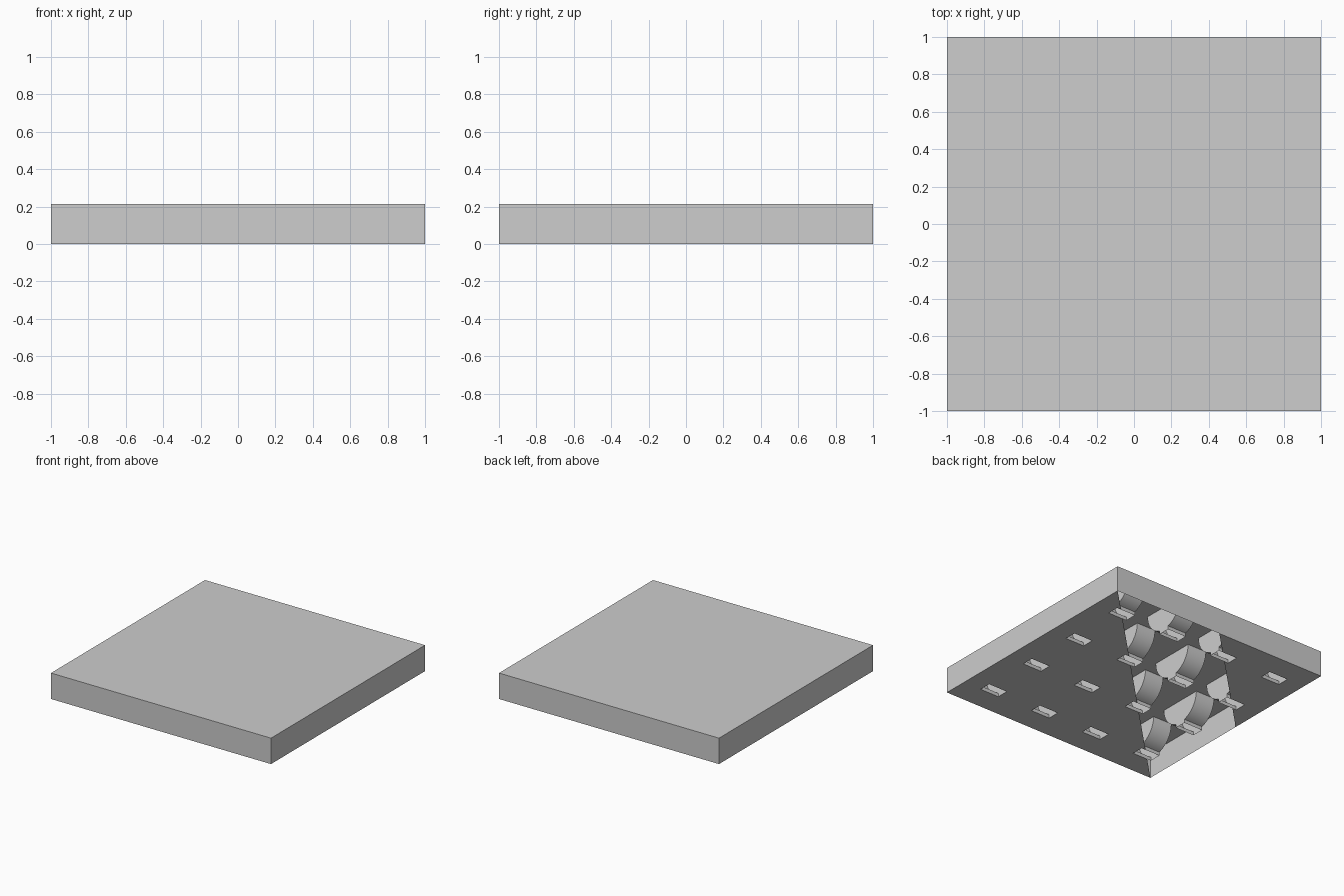
import bpy, bmesh, math

cube = bpy.data.objects.get("Cube")
if cube:
    bpy.data.objects.remove(cube, do_unlink=True)

HEIGHT = 0.213
SLOT_X, SLOT_Y = 0.087, 0.05     # half sizes of a slot opening
DISC_R = 0.19                    # round pocket above each opening
CENTRES = [-0.75, -0.25, 0.25, 0.75]

grey = bpy.data.materials.new("plain_grey")
grey.use_nodes = True
grey.diffuse_color = (0.61, 0.61, 0.61, 1)
grey.node_tree.nodes["Principled BSDF"].inputs["Base Color"].default_value = (0.61, 0.61, 0.61, 1)


def add_object(name, bm):
    mesh = bpy.data.meshes.new(name)
    bm.to_mesh(mesh)
    bm.free()
    mesh.materials.append(grey)
    obj = bpy.data.objects.new(name, mesh)
    bpy.context.collection.objects.link(obj)
    return obj


def cut(bm, point, normal):
    bmesh.ops.bisect_plane(bm, geom=bm.verts[:] + bm.edges[:] + bm.faces[:],
                           plane_co=point, plane_no=normal, dist=1e-5)


# Tile top and side walls
bm = bmesh.new()
bmesh.ops.create_cube(bm, size=2)
for v in bm.verts:
    v.co.z = HEIGHT if v.co.z > 0 else 0
bm.normal_update()
bmesh.ops.delete(bm, geom=[f for f in bm.faces if f.normal.z < -0.5], context='FACES')
add_object("tile_shell", bm)

# Underside plate with slot openings and an open diagonal band
bm = bmesh.new()
corners = [(-1, -1), (-1, 1), (1, 1), (1, -1)]
bm.faces.new([bm.verts.new((x, y, 0)) for x, y in corners])
for c in CENTRES:
    for s in (-1, 1):
        cut(bm, (c + s * SLOT_X, 0, 0), (1, 0, 0))
        cut(bm, (0, c + s * SLOT_Y, 0), (0, 1, 0))
for offset in (0, 1):
    cut(bm, (0, offset, 0), (-1, 1, 0))


def is_open(face):
    p = face.calc_center_median()
    in_x = any(abs(p.x - c) < SLOT_X for c in CENTRES)
    in_y = any(abs(p.y - c) < SLOT_Y for c in CENTRES)
    return (in_x and in_y) or 0 < p.y - p.x < 1


bmesh.ops.delete(bm, geom=[f for f in bm.faces if is_open(f)], context='FACES')
add_object("underside", bm)

# Pocket outline in y and z: narrow neck opening into a half disc
start = math.asin(SLOT_Y / DISC_R)
arc = [start + (math.pi / 2 - start) * i / 14 for i in range(15)]
half = [(SLOT_Y, 0)] + [(DISC_R * math.sin(a), HEIGHT - DISC_R * math.cos(a)) for a in arc]
outline = half + [(-y, z) for y, z in reversed(half)]

# One pocket behind every opening
bm = bmesh.new()
for cx in CENTRES:
    for cy in CENTRES:
        left, right = [[bm.verts.new((cx + s * SLOT_X, cy + y, z)) for y, z in outline]
                       for s in (1, -1)]
        bm.faces.new(left)
        bm.faces.new(right[::-1])
        for i in range(len(outline) - 1):
            bm.faces.new((left[i], right[i], right[i + 1], left[i + 1]))
pockets = add_object("slot_pockets", bm)

bpy.ops.object.select_all(action='DESELECT')
pockets.select_set(True)
bpy.context.view_layer.objects.active = pockets
bpy.ops.object.shade_smooth_by_angle(angle=math.radians(25))
